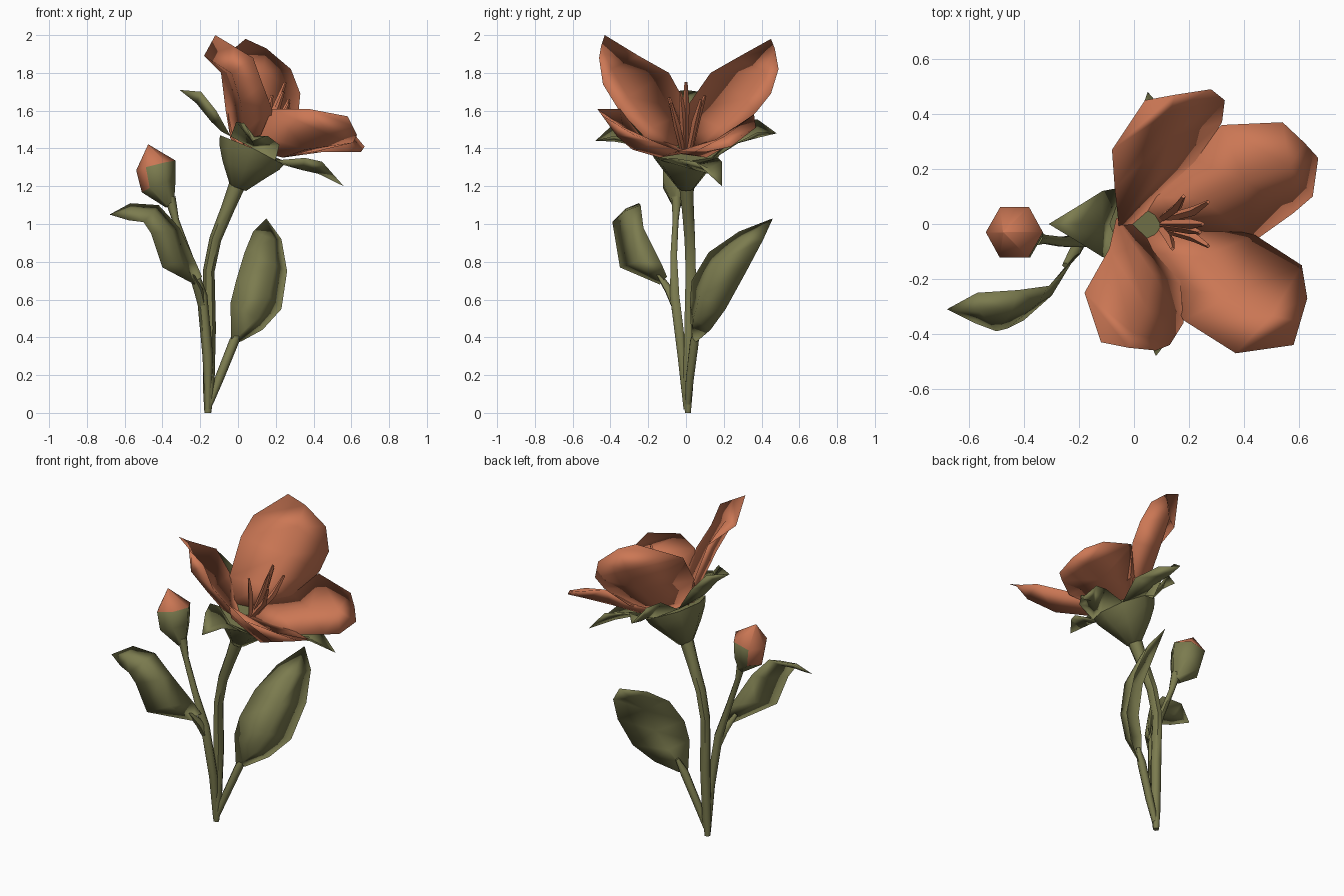
import bpy, bmesh, math
from mathutils import Vector as V


def material(name, rgb):
    m = bpy.data.materials.new(name)
    m.diffuse_color = (*rgb, 1)
    return m


GREEN = material("olive_green", (0.2, 0.2, 0.078))
CORAL = material("coral", (0.6, 0.185, 0.09))


def finish(name, bm, mats, angle=60):
    bmesh.ops.remove_doubles(bm, verts=bm.verts, dist=0.0005)
    bmesh.ops.recalc_face_normals(bm, faces=bm.faces)
    me = bpy.data.meshes.new(name)
    bm.to_mesh(me)
    bm.free()
    ob = bpy.data.objects.new(name, me)
    bpy.context.collection.objects.link(ob)
    for m in mats:
        me.materials.append(m)
    bpy.ops.object.select_all(action='DESELECT')
    ob.select_set(True)
    bpy.context.view_layer.objects.active = ob
    bpy.ops.object.shade_smooth_by_angle(angle=math.radians(angle))
    return ob


# Lens-shaped blade through rows of (edge, middle, edge) points, sharp at the rim
def sheet(name, rows, mat, thick=0.03):
    bm = bmesh.new()
    grid = [[bm.verts.new(p) for p in (r if len(r) == 3 else r * 3)] for r in rows]
    for a, b in zip(grid, grid[1:]):
        for i in range(2):
            bm.faces.new((a[i], a[i + 1], b[i + 1], b[i]))
    bmesh.ops.remove_doubles(bm, verts=bm.verts, dist=0.0005)
    bmesh.ops.recalc_face_normals(bm, faces=bm.faces)
    bm.normal_update()
    inner = [(v, v.normal.copy()) for v in bm.verts if not v.is_boundary]
    copy = bmesh.ops.duplicate(bm, geom=bm.verts[:] + bm.edges[:] + bm.faces[:])["vert_map"]
    for v, n in inner:
        v.co += n * thick / 2
        copy[v].co -= n * thick / 2
    return finish(name, bm, [mat], 180)


# Tapered tube along (x, y, z, radius) points
def tube_bm(path, sides=6):
    bm = bmesh.new()
    pts = [V(p[:3]) for p in path]
    rings = []
    for i, p in enumerate(pts):
        t = (pts[min(i + 1, len(pts) - 1)] - pts[max(i - 1, 0)]).normalized()
        u = V((0, 1, 0)).cross(t).normalized()
        v = t.cross(u)
        rings.append([bm.verts.new(p + path[i][3] * (math.cos(k * math.tau / sides) * u
                                                     + math.sin(k * math.tau / sides) * v))
                      for k in range(sides)])
    for a, b in zip(rings, rings[1:]):
        for k in range(sides):
            j = (k + 1) % sides
            bm.faces.new((a[k], a[j], b[j], b[k]))
    bm.faces.new(rings[0])
    bm.faces.new(rings[-1])
    return bm


def tube(name, path, mat=GREEN, sides=6):
    return finish(name, tube_bm(path, sides), [mat])


# Stems
tube("main_stem", [(-0.16, 0.01, 0, 0.018), (-0.155, 0.01, 0.12, 0.03), (-0.15, 0.02, 0.45, 0.033),
                   (-0.155, 0.025, 0.75, 0.031), (-0.12, 0.02, 0.92, 0.032),
                   (-0.055, 0.01, 1.08, 0.036), (0.005, 0, 1.23, 0.045)])
tube("bud_stem", [(-0.16, 0, 0.02, 0.015), (-0.16, -0.02, 0.3, 0.028), (-0.19, -0.06, 0.62, 0.028),
                  (-0.26, -0.065, 0.83, 0.02), (-0.33, -0.055, 1.02, 0.018), (-0.36, -0.05, 1.14, 0.03)])
tube("left_leaf_stalk", [(-0.185, -0.05, 0.55, 0.022), (-0.21, -0.09, 0.65, 0.024), (-0.25, -0.15, 0.74, 0.012)])
tube("right_leaf_stalk", [(-0.15, 0.01, 0.05, 0.018), (-0.1, 0.02, 0.18, 0.024),
                          (-0.02, 0.045, 0.38, 0.026), (0.02, 0.06, 0.46, 0.012)])

# Leaves
sheet("left_leaf", [
    [(-0.23, -0.14, 0.68), (-0.22, -0.12, 0.7), (-0.19, -0.1, 0.72)],
    [(-0.4, -0.35, 0.77), (-0.31, -0.25, 0.8), (-0.22, -0.13, 0.79)],
    [(-0.46, -0.38, 0.95), (-0.36, -0.28, 0.96), (-0.31, -0.225, 0.98)],
    [(-0.5, -0.39, 1.01), (-0.45, -0.31, 1.06), (-0.42, -0.24, 1.1)],
    [(-0.58, -0.36, 1.02), (-0.56, -0.31, 1.07), (-0.57, -0.25, 1.11)],
    [(-0.68, -0.31, 1.05)]], GREEN)
sheet("right_leaf", [
    [(-0.035, 0.03, 0.37), (-0.01, 0.04, 0.37), (0.02, 0.06, 0.38)],
    [(-0.04, 0.02, 0.58), (0.09, 0.05, 0.5), (0.13, 0.13, 0.44)],
    [(-0.01, 0.03, 0.7), (0.155, 0.085, 0.62), (0.23, 0.21, 0.55)],
    [(0.035, 0.12, 0.85), (0.185, 0.155, 0.78), (0.26, 0.32, 0.75)],
    [(0.08, 0.28, 0.96), (0.18, 0.3, 0.91), (0.23, 0.41, 0.92)],
    [(0.15, 0.46, 1.03)]], GREEN)

# Bud: green cup with the coral part leaning to -x
bm = tube_bm([(-0.36, -0.05, 1.1, 0.025), (-0.42, -0.04, 1.2, 0.095),
              (-0.435, -0.03, 1.31, 0.107), (-0.475, -0.03, 1.42, 0.002)], 6)
for f in bm.faces:
    c = f.calc_center_median()
    f.material_index = int(c.z - 0.8 * (c.x + 0.46) > 1.24)
finish("bud", bm, [GREEN, CORAL])

# Calyx cup, tilted toward +x
finish("calyx_cup", tube_bm([(0, 0, 1.19, 0.045), (0.035, 0, 1.29, 0.125), (0.06, 0, 1.35, 0.17),
                             (0.08, 0, 1.40, 0.19)], 8), [GREEN])

# Four pointed keeled sepals growing from the cup rim
U, W, C = V((0.88, 0, -0.47)), V((0, 1, 0)), V((0.08, 0, 1.40))
sepals = [
    ("left", 180, [((-0.13, 0, 1.55), 0.12), ((-0.21, 0, 1.65), 0.07)], (-0.31, 0, 1.71)),
    ("back", 90, [((0.09, 0.27, 1.44), 0.13), ((0.06, 0.38, 1.47), 0.07)], (0.05, 0.48, 1.48)),
    ("front", 270, [((0.09, -0.27, 1.43), 0.13), ((0.08, -0.38, 1.45), 0.07)], (0.08, -0.48, 1.44)),
    ("right", 0, [((0.34, 0.05, 1.3), 0.12), ((0.43, 0.12, 1.28), 0.07)], (0.56, 0.19, 1.2))]
for name, deg, mids, tip in sepals:
    a = math.radians(deg)
    side = -math.sin(a) * U + math.cos(a) * W
    lift = V((0.015, 0, 0.05))
    rows = [[C + 0.19 * (math.cos(a + d) * U + math.sin(a + d) * W)
             for d in (-math.pi / 4, 0, math.pi / 4)]]
    rows += [[V(p) - w * side + lift, V(p), V(p) + w * side + lift] for p, w in mids]
    sheet(name + "_sepal", rows + [[tip]], GREEN)

# Four petals: two upright, two spreading toward +x
sheet("front_upper_petal", [
    [(-0.04, 0.03, 1.45), (0.07, -0.04, 1.37), (0.15, -0.08, 1.38)],
    [(-0.065, 0.02, 1.6), (0.05, -0.19, 1.5), (0.17, -0.22, 1.46)],
    [(-0.09, -0.09, 1.8), (0.03, -0.32, 1.66), (0.18, -0.36, 1.61)],
    [(-0.18, -0.25, 1.89), (-0.02, -0.41, 1.81), (0.13, -0.44, 1.74)],
    [(-0.12, -0.43, 2.0), (-0.02, -0.45, 1.94), (0.08, -0.46, 1.88)]], CORAL, 0.05)
sheet("back_upper_petal", [
    [(-0.04, -0.03, 1.45), (0.07, 0.04, 1.37), (0.15, 0.08, 1.37)],
    [(-0.055, -0.01, 1.6), (0.08, 0.19, 1.5), (0.24, 0.23, 1.45)],
    [(-0.07, 0.13, 1.8), (0.11, 0.33, 1.65), (0.32, 0.37, 1.59)],
    [(-0.08, 0.27, 1.88), (0.12, 0.43, 1.8), (0.33, 0.45, 1.69)],
    [(0.04, 0.45, 1.98), (0.15, 0.47, 1.93), (0.28, 0.49, 1.82)]], CORAL, 0.05)
sheet("back_lower_petal", [
    [(0.02, 0.1, 1.44), (0.04, 0.02, 1.4), (0.08, -0.06, 1.39)],
    [(0.2, 0.24, 1.47), (0.24, 0.1, 1.38), (0.25, -0.06, 1.375)],
    [(0.32, 0.36, 1.58), (0.4, 0.17, 1.42), (0.44, -0.06, 1.38)],
    [(0.54, 0.37, 1.51), (0.56, 0.22, 1.44), (0.58, 0.04, 1.38)],
    [(0.62, 0.295, 1.47), (0.67, 0.24, 1.41), (0.65, 0.1, 1.38)]], CORAL, 0.06)
sheet("front_lower_petal", [
    [(0.02, -0.1, 1.44), (0.04, -0.02, 1.4), (0.08, 0.06, 1.39)],
    [(0.12, -0.24, 1.47), (0.24, -0.13, 1.38), (0.26, 0.0, 1.375)],
    [(0.18, -0.35, 1.61), (0.36, -0.27, 1.42), (0.44, -0.04, 1.39)],
    [(0.37, -0.47, 1.61), (0.5, -0.35, 1.49), (0.61, -0.15, 1.43)],
    [(0.58, -0.44, 1.57), (0.605, -0.355, 1.52), (0.63, -0.27, 1.47)]], CORAL, 0.06)

# Stamens: slim blades fanning from the centre
tips = [(0.25, 0.0, 1.75), (0.27, 0.08, 1.66), (0.18, 0.1, 1.68),
        (0.24, -0.03, 1.7), (0.27, -0.08, 1.64), (0.14, -0.09, 1.67)]
for i, (x, y, z) in enumerate(tips):
    tube("stamen_%d" % (i + 1), [(0.1, y * 0.2, 1.38, 0.014), (x * 0.7 + 0.03, y * 0.6, z - 0.12, 0.018),
                                 (x, y, z, 0.008)], CORAL, 4)
